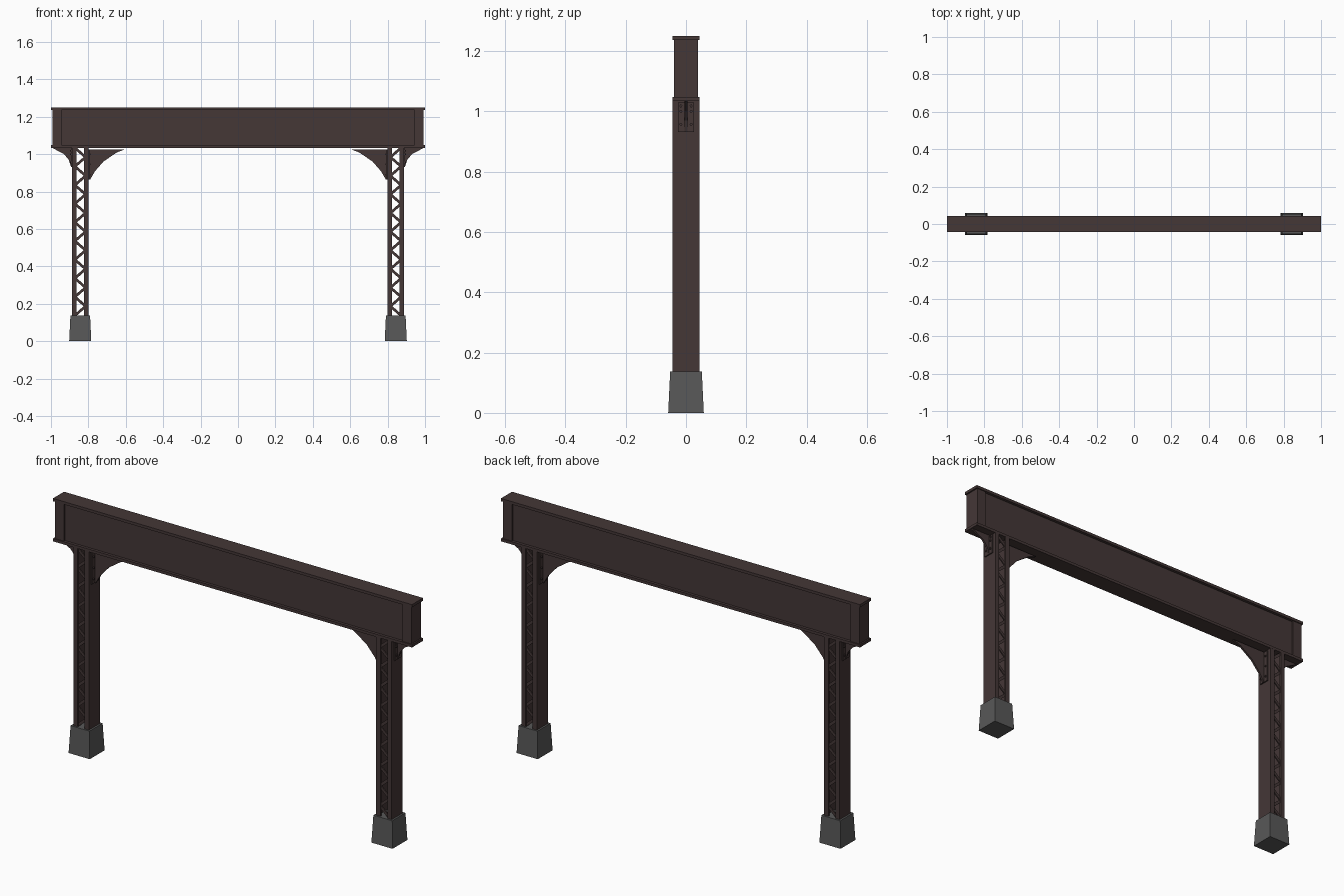
import bpy, bmesh, math
from mathutils import Matrix, Vector

if "Cube" in bpy.data.objects:
    bpy.data.objects.remove(bpy.data.objects["Cube"])


def material(name, rgb):
    m = bpy.data.materials.new(name)
    m.diffuse_color = (*rgb, 1)
    m.use_nodes = True
    m.node_tree.nodes["Principled BSDF"].inputs["Base Color"].default_value = m.diffuse_color
    return m


STEEL = material("dark brown steel", (0.058, 0.038, 0.037))
CONCRETE = material("grey concrete", (0.098, 0.098, 0.098))


def finish(bm, name, mat):
    bmesh.ops.recalc_face_normals(bm, faces=bm.faces[:])
    me = bpy.data.meshes.new(name)
    bm.to_mesh(me)
    bm.free()
    me.materials.append(mat)
    ob = bpy.data.objects.new(name, me)
    bpy.context.collection.objects.link(ob)
    return ob


def box(bm, x0, x1, y0, y1, z0, z1):
    mat = Matrix.Translation(((x0 + x1) / 2, (y0 + y1) / 2, (z0 + z1) / 2)) \
        @ Matrix.Diagonal((x1 - x0, y1 - y0, z1 - z0, 1))
    return bmesh.ops.create_cube(bm, size=1, matrix=mat)["verts"]


def gusset(bm, pts, half):
    # xz outline extruded across y
    f = bm.faces.new([bm.verts.new((x, -half, z)) for x, z in pts])
    r = bmesh.ops.extrude_face_region(bm, geom=[f])
    bmesh.ops.translate(bm, vec=(0, 2 * half, 0),
                        verts=[v for v in r["geom"] if isinstance(v, bmesh.types.BMVert)])


def rivet(bm, x, y, z):
    bmesh.ops.create_cone(bm, cap_ends=True, segments=6, radius1=0.005, radius2=0.005, depth=0.008,
                          matrix=Matrix.Translation((x, y, z)) @ Matrix.Rotation(math.pi / 2, 4, 'Y'))


# Girder: recessed web, two flanges, solid end posts
BOT, TOP = 1.034, 1.25
bm = bmesh.new()
box(bm, -0.96, 0.96, -0.030, 0.030, BOT + 0.005, TOP - 0.005)
finish(bm, "girder_web", STEEL)
bm = bmesh.new()
for z0, z1 in ((BOT, BOT + 0.014), (TOP - 0.014, TOP)):
    box(bm, -1, 1, -0.044, 0.044, z0, z1)
finish(bm, "girder_flanges", STEEL)

XI, XO, Z0 = 0.80, 0.887, 0.13
for s, side in ((-1, "left"), (1, "right")):
    def done(bm, name, mat):
        bmesh.ops.scale(bm, vec=(s, 1, 1), verts=bm.verts[:])
        finish(bm, side + "_" + name, mat)

    bm = bmesh.new()
    box(bm, 0.943, 0.993, -0.039, 0.039, BOT + 0.005, TOP - 0.005)
    done(bm, "girder_end_post", STEEL)

    # Tapered footing
    bm = bmesh.new()
    c = (XI + XO) / 2
    for v in box(bm, c - 0.059, c + 0.059, -0.059, 0.059, 0, 0.137):
        if v.co.z > 0.1:
            v.co.x = c + (v.co.x - c) * 0.89
            v.co.y *= 0.89
    done(bm, "footing", CONCRETE)

    # Column: two facing channels
    bm = bmesh.new()
    for x, d in ((XI, 1), (XO, -1)):
        a, b = sorted((x, x + d * 0.008))
        box(bm, a, b, -0.044, 0.044, Z0, BOT + 0.004)
        a, b = sorted((x, x + d * 0.024))
        for y0, y1 in ((-0.0438, -0.036), (0.036, 0.0438)):
            box(bm, a, b, y0, y1, Z0, BOT + 0.004)
    done(bm, "column_channels", STEEL)

    # Zigzag lacing on front and back
    bm = bmesh.new()
    n = 18
    h = (BOT - 0.137) / n
    xa, xb = XI + 0.015, XO - 0.015
    for i in range(n):
        p, q = (xa, xb) if i % 2 else (xb, xa)
        za, zb = 0.137 + i * h, 0.137 + (i + 1) * h
        ln = math.hypot(q - p, zb - za)
        ang = math.atan2(zb - za, q - p)
        for y in (-0.035, 0.035):
            m = Matrix.Translation(((p + q) / 2, y, (za + zb) / 2)) \
                @ Matrix.Rotation(-ang, 4, 'Y') @ Matrix.Diagonal((ln, 0.006, 0.014, 1))
            bmesh.ops.create_cube(bm, size=1, matrix=m)
    done(bm, "column_lacing", STEEL)

    # Curved inner bracket
    bm = bmesh.new()
    gusset(bm, [(XI, 1.026), (0.604, 1.026), (0.65, 1.008), (0.72, 0.96),
                (0.765, 0.908), (0.79, 0.865), (XI, 0.865)], 0.005)
    box(bm, XI - 0.006, XI, -0.027, 0.027, 0.865, 1.026)
    for z in (0.89, 0.945, 1.0):
        for y in (-0.017, 0.017):
            rivet(bm, XI - 0.007, y, z)
    done(bm, "inner_bracket", STEEL)

    # Small outer bracket
    bm = bmesh.new()
    gusset(bm, [(XO, BOT), (0.992, BOT), (0.965, 1.018), (0.93, 1.0),
                (0.905, 0.97), (0.893, 0.932), (XO, 0.932)], 0.005)
    box(bm, XO, XO + 0.006, -0.027, 0.027, 0.932, BOT - 0.004)
    for z in (0.957, 1.0, 1.018):
        for y in (-0.017, 0.017):
            rivet(bm, XO + 0.007, y, z)
    done(bm, "outer_bracket", STEEL)
